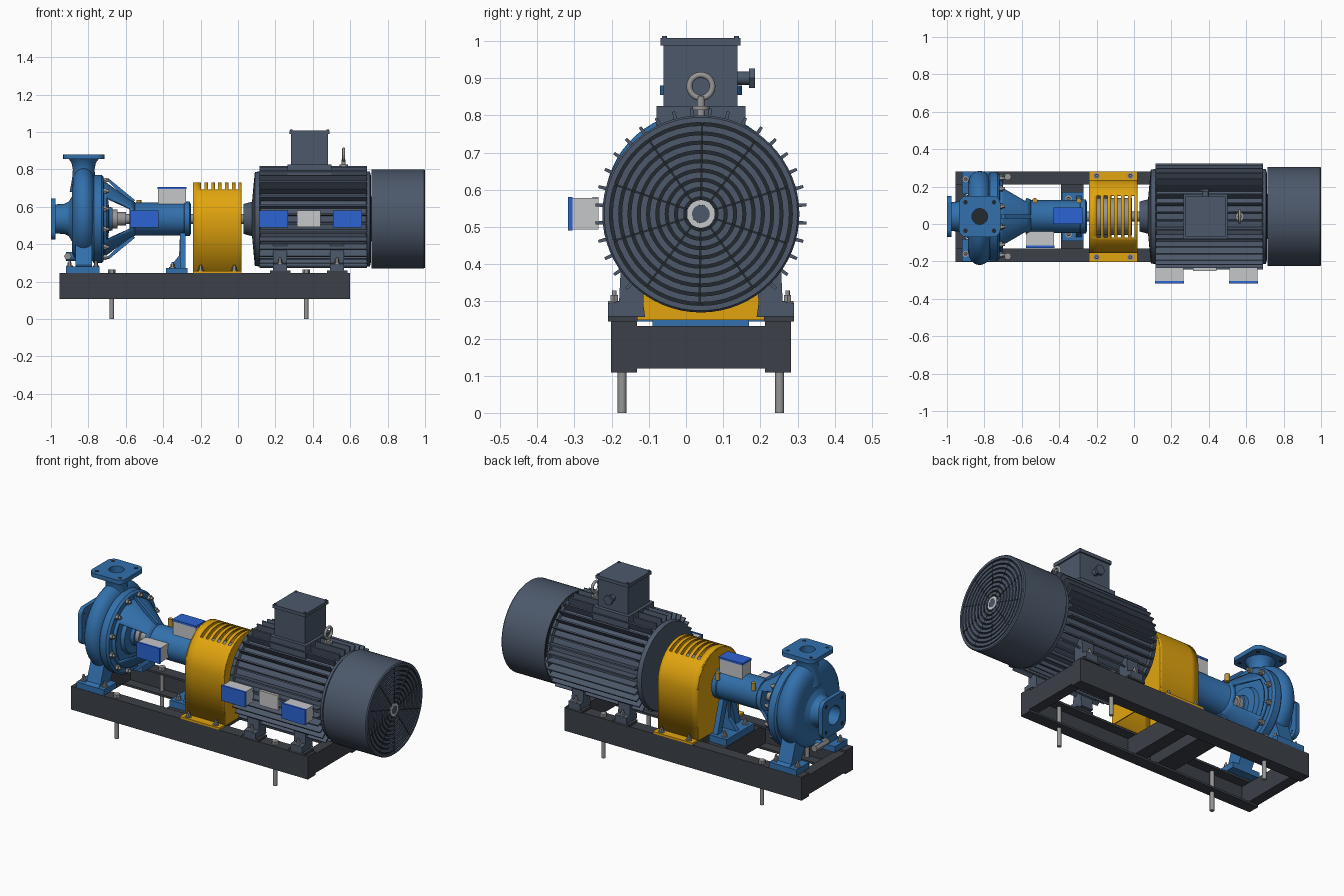
import bpy, bmesh, math
from math import sin, cos, pi, radians

if "Cube" in bpy.data.objects:
    bpy.data.objects.remove(bpy.data.objects["Cube"])


def material(name, rgb):
    lin = [((c / 255 + 0.055) / 1.055) ** 2.4 for c in rgb]
    m = bpy.data.materials.new(name)
    m.use_nodes = True
    m.diffuse_color = (*lin, 1)
    m.node_tree.nodes["Principled BSDF"].inputs["Base Color"].default_value = (*lin, 1)
    return m


BLUE = material("pump blue", (50, 112, 172))
LID = material("bright blue", (44, 100, 212))
YELLOW = material("guard yellow", (226, 165, 14))
SLATE = material("motor slate", (76, 88, 106))
FRAME = material("frame charcoal", (60, 65, 72))
DARK = material("dark gap", (36, 41, 48))
LIGHT = material("light grey", (198, 199, 201))
STEEL = material("steel", (150, 150, 150))
BRASS = material("brass", (190, 148, 60))
AY, AZ = 0.04, 0.535          # shaft line
AXIS = (AY, AZ)


def place(axis, a, u, v):
    return {"x": (a, u, v), "y": (u, a, v), "z": (u, v, a)}[axis]


def finish(bm, name, mat, thick=0):
    bmesh.ops.remove_doubles(bm, verts=bm.verts, dist=1e-5)
    bmesh.ops.recalc_face_normals(bm, faces=bm.faces)
    me = bpy.data.meshes.new(name)
    bm.to_mesh(me)
    bm.free()
    ob = bpy.data.objects.new(name, me)
    me.materials.append(mat)
    bpy.context.collection.objects.link(ob)
    if thick:
        ob.modifiers.new("shell", "SOLIDIFY").thickness = thick
    return ob


def prism(name, outline, a0, a1, axis, mat):
    """Extrude a flat outline along an axis."""
    bm = bmesh.new()
    lo, hi = ([bm.verts.new(place(axis, a, u, v)) for u, v in outline] for a in (a0, a1))
    bm.faces.new(lo)
    bm.faces.new(hi)
    for i in range(len(lo)):
        j = (i + 1) % len(lo)
        bm.faces.new((lo[i], lo[j], hi[j], hi[i]))
    return finish(bm, name, mat)


def box(name, x0, x1, y0, y1, z0, z1, mat):
    return prism(name, [(x0, y0), (x1, y0), (x1, y1), (x0, y1)], z0, z1, "z", mat)


def lathe(name, pts, mat, c=AXIS, axis="x", n=48, closed=False, skip=None, thick=0):
    """Turn (position, radius) points about an axis; a radius may depend on angle."""
    bm = bmesh.new()
    rings = []
    for a, r in pts:
        ring = []
        for k in range(n):
            t = 2 * pi * k / n
            q = r(t) if callable(r) else r
            ring.append(bm.verts.new(place(axis, a, c[0] + q * cos(t), c[1] + q * sin(t))))
        rings.append(ring)
    for i in range(len(pts) if closed else len(pts) - 1):
        p, q = rings[i], rings[(i + 1) % len(pts)]
        for k in range(n):
            if not (skip and skip(i, 2 * pi * (k + 0.5) / n)):
                m = (k + 1) % n
                bm.faces.new((p[k], p[m], q[m], q[k]))
    return finish(bm, name, mat, thick)


def rod(name, a0, a1, r, mat, c=AXIS, axis="x", n=24):
    return lathe(name, [(a0, 0), (a0, r), (a1, r), (a1, 0)], mat, c, axis, n)


def ring(name, a0, a1, r0, r1, mat, c=AXIS, axis="x", n=48):
    return lathe(name, [(a0, r0), (a0, r1), (a1, r1), (a1, r0)], mat, c, axis, n, True)


def bolt(x, y, z, r=0.013):
    rod("bolt_washer", z, z + 0.006, r * 1.5, STEEL, (x, y), "z", 16)
    rod("bolt_head", z + 0.006, z + 0.022, r, STEEL, (x, y), "z", 6)
    rod("bolt_tip", z + 0.022, z + 0.034, r * 0.55, STEEL, (x, y), "z", 12)


# Base frame: inward-facing channels, cross members, anchor bolts
for s in (-1, 1):
    e, w, i = (AY + s * d for d in (0.242, 0.23, 0.172))
    prism("frame_rail", [(e, 0.108), (i, 0.108), (i, 0.12), (w, 0.12), (w, 0.234),
                         (i, 0.234), (i, 0.246), (e, 0.246)], -0.955, 0.6, "x", FRAME)
    for x in (-0.675, 0.365):
        rod("anchor_bolt", 0, 0.25, 0.012, STEEL, (x, AY + s * 0.212), "z", 16)
        rod("anchor_nut", 0.246, 0.264, 0.02, STEEL, (x, AY + s * 0.212), "z", 6)
for x0, x1 in ((-0.955, -0.895), (-0.39, -0.27), (-0.2, -0.12), (0.54, 0.6)):
    box("cross_member", x0, x1, -0.19, 0.27, 0.12, 0.234, FRAME)

# Motor body with cooling fins
lathe("motor_body", [(0.03, 0), (0.03, 0.08), (0.075, 0.092), (0.085, 0.2), (0.09, 0.25),
                     (0.115, 0.255), (0.12, 0.24), (0.685, 0.24), (0.69, 0.255),
                     (0.705, 0.255), (0.71, 0.235), (0.715, 0)], SLATE)
for k in range(36):
    t = radians(10 * k + 5)
    tip = 0.285 if -0.75 < sin(t) else 0.262

    def corner(r, w):
        return AY + r * cos(t) - w * sin(t), AZ + r * sin(t) + w * cos(t)

    prism("motor_fin", [corner(0.23, -0.006), corner(tip, -0.004), corner(tip, 0.004),
                        corner(0.23, 0.006)], 0.115, 0.69, "x", SLATE)

# Motor feet
for s in (-1, 1):
    for x in (0.225, 0.53):
        prism("motor_foot", [(AY + s * u, v) for u, v in (
            (0.25, 0.258), (0.25, 0.295), (0.22, 0.3), (0.215, 0.4), (0.15, 0.4),
            (0.155, 0.295), (0.15, 0.258))], x - 0.038, x + 0.038, "x", SLATE)
        box("motor_shim", x - 0.055, x + 0.055, *sorted((AY + s * 0.17, AY + s * 0.25)),
            0.246, 0.26, FRAME)
        bolt(x, AY + s * 0.233, 0.295, 0.011)

# Fan cover with ringed grille
lathe("fan_cover", [(0.715, 0.258), (0.715, 0.265), (0.994, 0.265), (1.0, 0.26),
                    (1.0, 0.246), (0.99, 0.246), (0.985, 0.258)], SLATE, n=64, closed=True)
rod("fan_shadow", 0.972, 0.984, 0.258, DARK, n=48)
for k in range(8):
    ring("grille_ring", 0.985, 0.998, 0.046 + 0.025 * k, 0.063 + 0.025 * k, SLATE)
for k in range(10):
    t = 2 * pi * k / 10 + 0.3

    def rib(r, w):
        return AY + r * cos(t) - w * sin(t), AZ + r * sin(t) + w * cos(t)

    prism("grille_rib", [rib(0.03, -0.003), rib(0.25, -0.003), rib(0.25, 0.003),
                         rib(0.03, 0.003)], 0.984, 0.9985, "x", DARK)
ring("grille_hub_ring", 0.984, 0.999, 0.024, 0.038, LIGHT, n=32)
rod("grille_hub", 0.984, 0.998, 0.024, SLATE)

# Terminal box, cable gland, lifting eye
box("terminal_base", 0.265, 0.5, -0.08, 0.16, 0.75, 0.825, SLATE)
box("terminal_box", 0.283, 0.482, -0.06, 0.138, 0.82, 0.99, SLATE)
box("terminal_lid", 0.275, 0.49, -0.068, 0.146, 0.988, 1.008, SLATE)
for x in (0.285, 0.48):
    for y in (-0.058, 0.136):
        rod("lid_screw", 1.006, 1.013, 0.007, SLATE, (x, y), "z", 12)
rod("cable_gland_neck", 0.13, 0.175, 0.018, SLATE, (0.383, 0.9), "y")
rod("cable_gland_nut", 0.17, 0.186, 0.03, SLATE, (0.383, 0.9), "y", 6)
rod("lifting_eye_stem", 0.77, 0.852, 0.011, STEEL, (0.565, AY), "z")
rod("lifting_eye_collar", 0.815, 0.826, 0.023, STEEL, (0.565, AY), "z")
bpy.ops.mesh.primitive_torus_add(location=(0.565, AY, 0.878), rotation=(0, pi / 2, 0),
                                 major_radius=0.031, minor_radius=0.008,
                                 major_segments=32, minor_segments=12)
bpy.context.object.name = "lifting_eye"
bpy.context.object.data.materials.append(STEEL)

# Monitoring boxes and nameplate
for x in (0.115, 0.51):
    box("motor_sensor", x, x + 0.15, -0.305, -0.235, 0.493, 0.578, LIGHT)
    box("motor_sensor_lid", x - 0.003, x + 0.153, -0.317, -0.305, 0.49, 0.581, LID)
box("nameplate", 0.315, 0.44, -0.252, -0.235, 0.493, 0.58, LIGHT)
box("side_sensor", -0.575, -0.428, -0.115, -0.04, 0.493, 0.578, LIGHT)
box("side_sensor_lid", -0.578, -0.425, -0.127, -0.115, 0.49, 0.581, LID)
box("top_sensor", -0.428, -0.278, 0.003, 0.084, 0.61, 0.694, LIGHT)
box("top_sensor_lid", -0.431, -0.275, 0, 0.087, 0.694, 0.706, LID)

# Coupling guard: arched shell with slots, end plates, feet
arch = [(AY + 0.195, 0.25)]
arch += [(AY + 0.195 * cos(pi * k / 40), AZ + 0.195 * sin(pi * k / 40)) for k in range(41)]
arch += [(AY - 0.195, 0.25)]
cols = [-0.24]
for k in range(6):
    cols += [-0.197 + 0.0365 * k, -0.179 + 0.0365 * k]
cols.append(0.02)
bm = bmesh.new()
grid = [[bm.verts.new((x, y, z)) for y, z in arch] for x in cols]
for i in range(len(cols) - 1):
    for j in range(len(arch) - 1):
        if not (i % 2 and 13 <= j <= 28):
            bm.faces.new((grid[i][j], grid[i + 1][j], grid[i + 1][j + 1], grid[i][j + 1]))
finish(bm, "coupling_guard", YELLOW, 0.006)
for x in (-0.24, 0.014):
    prism("guard_end_plate", arch, x, x + 0.006, "x", YELLOW)
for s in (-1, 1):
    box("guard_foot", -0.24, 0.02, *sorted((AY + s * 0.19, AY + s * 0.242)), 0.246, 0.258, YELLOW)
    for x in (-0.2, -0.02):
        bolt(x, AY + s * 0.218, 0.256, 0.012)
rod("coupling", -0.2, -0.01, 0.1, STEEL, n=32)
rod("shaft", -0.72, 0.04, 0.026, STEEL)

# Pump volute, suction and discharge
def bulge(k):
    a = pi * k / 14
    return (-0.825 - 0.063 * cos(a),
            lambda t: 0.165 + (0.085 + 0.025 * sin(t) - 0.008 * cos(t)) * sin(a) ** 0.8)


lathe("volute", [(-0.888, 0)] + [bulge(k) for k in range(15)] + [(-0.762, 0)], BLUE, n=64)
lathe("suction_nozzle", [(-0.98, 0.055), (-0.98, 0.078), (-0.93, 0.08), (-0.905, 0.092),
                         (-0.885, 0.125), (-0.865, 0.18), (-0.865, 0.055)], BLUE, closed=True)
rod("suction_bore_end", -0.892, -0.886, 0.06, DARK)


def square(t):
    return min(0.11 / max(abs(cos(t)), abs(sin(t))), 0.138)


for name, a0, a1, c, axis, bore in (("suction_flange", -1.0, -0.975, AXIS, "x", 0.055),
                                    ("discharge_flange", 0.855, 0.88, (-0.825, AY), "z", 0.042)):
    lathe(name, [(a0, bore), (a0, square), (a1, square), (a1, bore)], BLUE, c, axis, 64, True)
    for k in range(4):
        t = pi / 4 + k * pi / 2
        hole = (c[0] + 0.108 * cos(t), c[1] + 0.108 * sin(t))
        rod("flange_hole", a0 - 0.0005, a1 + 0.0005 if axis == "z" else a1, 0.012, DARK, hole, axis, 16)
lathe("discharge_neck", [(0.68, 0.042), (0.68, 0.075), (0.75, 0.062), (0.8, 0.058), (0.835, 0.065),
                         (0.858, 0.082), (0.858, 0.042)], BLUE, (-0.825, AY), "z", 40, True)
rod("discharge_bore_end", 0.815, 0.82, 0.045, DARK, (-0.825, AY), "z")
rod("drain_plug", -0.02, 0.1, 0.02, STEEL, (-0.91, 0.335), "y", 6)
rod("drain_boss", -0.92, -0.82, 0.024, BLUE, (AY, 0.335))

# Casing cover with its ring of bolts
lathe("casing_cover", [(-0.78, 0), (-0.78, 0.225), (-0.77, 0.236), (-0.73, 0.236),
                       (-0.718, 0.225), (-0.715, 0)], BLUE)
for k in range(12):
    t = 2 * pi * (k + 0.5) / 12
    c = (AY + 0.212 * cos(t), AZ + 0.212 * sin(t))
    rod("cover_stud", -0.72, -0.69, 0.008, STEEL, c, n=12)
    rod("cover_nut", -0.72, -0.703, 0.016, STEEL, c, n=6)

# Open bracket, seal and bearing housing
lathe("bracket", [(-0.718, 0.196), (-0.7, 0.192), (-0.575, 0.1), (-0.55, 0.09)], BLUE,
      skip=lambda i, t: i == 1 and abs(sin(t)) < 0.62, thick=0.015)
lathe("seal_housing", [(-0.72, 0.12), (-0.695, 0.11), (-0.69, 0.065), (-0.67, 0.06), (-0.67, 0)], BLUE)
rod("seal_gland", -0.67, -0.645, 0.05, STEEL)
rod("seal_sleeve", -0.645, -0.6, 0.036, STEEL)
lathe("bearing_housing", [(-0.572, 0), (-0.572, 0.098), (-0.55, 0.088), (-0.29, 0.088), (-0.285, 0.092),
                          (-0.258, 0.092), (-0.252, 0.08), (-0.25, 0)], BLUE)
for s in (-1, 1):
    prism("bracket_rib", [(-0.71, AZ + s * 0.215), (-0.69, AZ + s * 0.215),
                          (-0.55, AZ + s * 0.1), (-0.57, AZ + s * 0.08)], 0.03, 0.05, "y", BLUE)
for x in (-0.53, -0.295):
    rod("housing_plug", 0.59, 0.635, 0.014, BRASS, (x, 0.125), "z", 12)

# Pump feet and housing support
for s in (-1, 1):
    prism("pump_foot", [(AY + s * u, v) for u, v in (
        (0.24, 0.246), (0.24, 0.278), (0.215, 0.29), (0.17, 0.42), (0.08, 0.36),
        (0.12, 0.285), (0.12, 0.246))], -0.87, -0.78, "x", BLUE)
    box("pump_foot_pad", -0.92, -0.74, *sorted((AY + s * 0.12, AY + s * 0.24)), 0.246, 0.28, BLUE)
    for x in (-0.9, -0.76):
        bolt(x, AY + s * 0.2, 0.28, 0.011)
    prism("support_leg", [(AY + s * u, v) for u, v in (
        (0.11, 0.27), (0.05, 0.46), (0.01, 0.46), (0.065, 0.27))], -0.31, -0.28, "x", BLUE)
    bolt(-0.35, AY + s * 0.095, 0.272, 0.012)
prism("support_web", [(-0.37, 0.27), (-0.28, 0.27), (-0.28, 0.46), (-0.31, 0.46), (-0.315, 0.34)],
      AY - 0.012, AY + 0.012, "y", BLUE)
box("support_base", -0.385, -0.27, AY - 0.13, AY + 0.13, 0.234, 0.274, BLUE)

# Smooth the round parts, keep hard edges
bpy.ops.object.select_all(action="SELECT")
bpy.context.view_layer.objects.active = bpy.data.objects["volute"]
bpy.ops.object.shade_smooth_by_angle(angle=radians(32))
